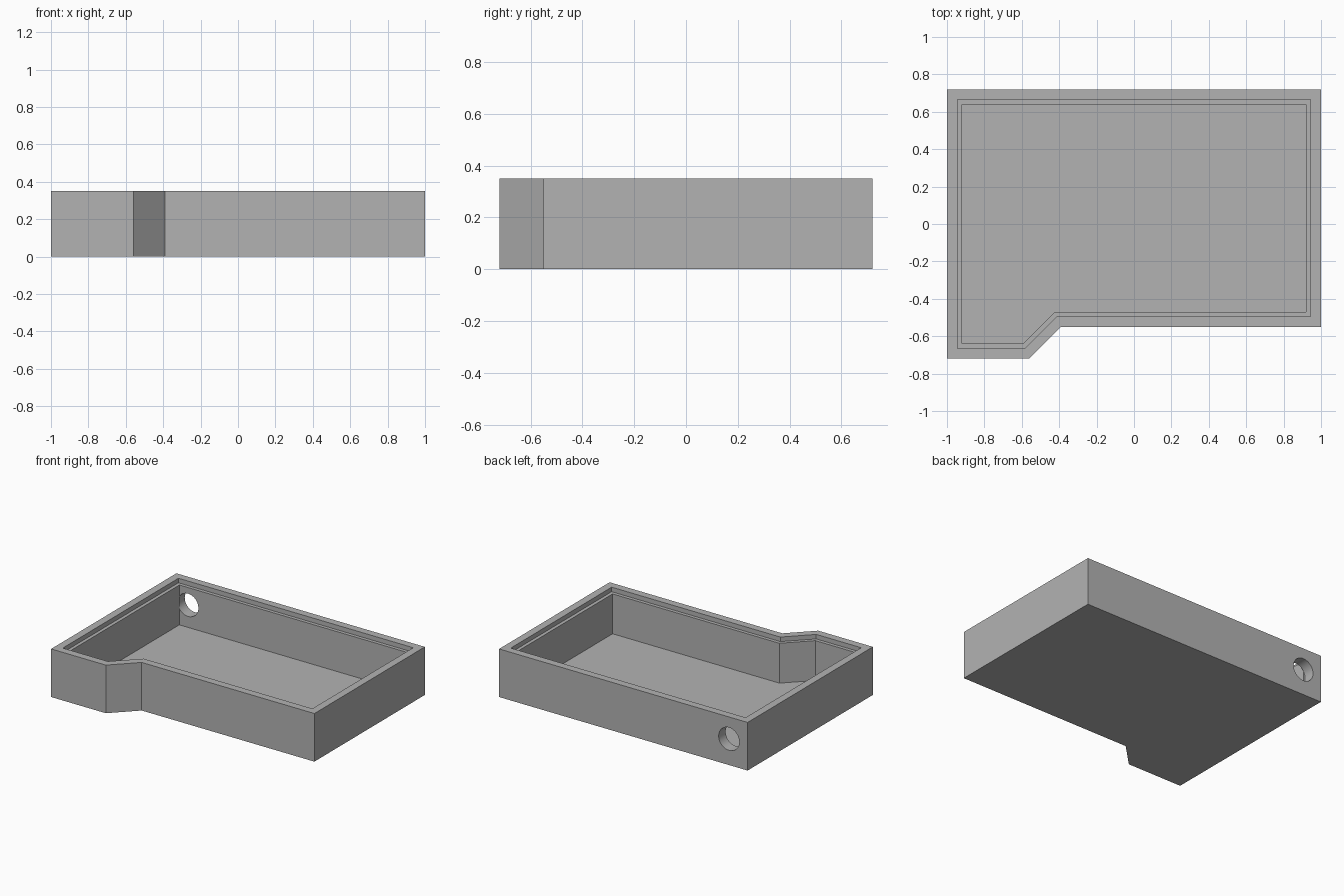
import bpy
import bmesh
import math
from mathutils import Vector

if "Cube" in bpy.data.objects:
    bpy.data.objects.remove(bpy.data.objects["Cube"], do_unlink=True)

HEIGHT = 0.35
LEDGE_Z = 0.317
FLOOR_Z = 0.027
LIP = 0.055
WALL = 0.08

# Counter-clockwise footprint with the angled step in the front wall
FOOTPRINT = [Vector(p) for p in (
    (-1, -0.72), (-0.56, -0.72), (-0.39, -0.55),
    (1, -0.55), (1, 0.72), (-1, 0.72))]


def inset(points, distance):
    """Move every edge of a closed outline inwards and mitre the corners."""
    result = []
    for i, p in enumerate(points):
        before = (p - points[i - 1]).normalized()
        after = (points[(i + 1) % len(points)] - p).normalized()
        n1 = Vector((-before.y, before.x))
        n2 = Vector((-after.y, after.x))
        result.append(p + (n1 + n2) * distance / (1 + n1.dot(n2)))
    return result


grey = bpy.data.materials.new("plain grey")
grey.use_nodes = True
colour = (0.45, 0.45, 0.45, 1)
grey.diffuse_color = colour
grey.node_tree.nodes["Principled BSDF"].inputs["Base Color"].default_value = colour

# Tray: outlines joined from the underside, over the rim and ledge, to the floor
bm = bmesh.new()
rings = []
for distance, z in ((0, 0), (0, HEIGHT), (LIP, HEIGHT), (LIP, LEDGE_Z),
                    (WALL, LEDGE_Z), (WALL, FLOOR_Z)):
    rings.append([bm.verts.new((p.x, p.y, z)) for p in inset(FOOTPRINT, distance)])
for low, high in zip(rings, rings[1:]):
    for i in range(len(low)):
        j = (i + 1) % len(low)
        bm.faces.new((low[i], low[j], high[j], high[i]))
bm.faces.new(rings[0][::-1])
bm.faces.new(rings[-1])
bmesh.ops.recalc_face_normals(bm, faces=bm.faces)
mesh = bpy.data.meshes.new("enclosure_tray")
bm.to_mesh(mesh)
bm.free()
tray = bpy.data.objects.new("enclosure_tray", mesh)
bpy.context.collection.objects.link(tray)
mesh.materials.append(grey)

# Round cable hole through the back wall
inner_y = 0.72 - WALL - 0.001
outer_y = 0.8
bpy.ops.mesh.primitive_cylinder_add(
    vertices=48, radius=0.083, depth=outer_y - inner_y,
    location=(-0.85, (inner_y + outer_y) / 2, 0.19),
    rotation=(math.pi / 2, 0, 0))
cutter = bpy.context.object
cutter.name = "cable_hole_cutter"
cutter.hide_render = True
cutter.data.materials.append(grey)

cut = tray.modifiers.new("cable_hole", "BOOLEAN")
cut.operation = "DIFFERENCE"
cut.solver = "EXACT"
cut.object = cutter

bpy.ops.object.select_all(action="DESELECT")
tray.select_set(True)
bpy.context.view_layer.objects.active = tray
bpy.ops.object.modifier_apply(modifier=cut.name)
bpy.data.objects.remove(cutter, do_unlink=True)
bpy.ops.object.shade_smooth_by_angle(angle=math.radians(30))
